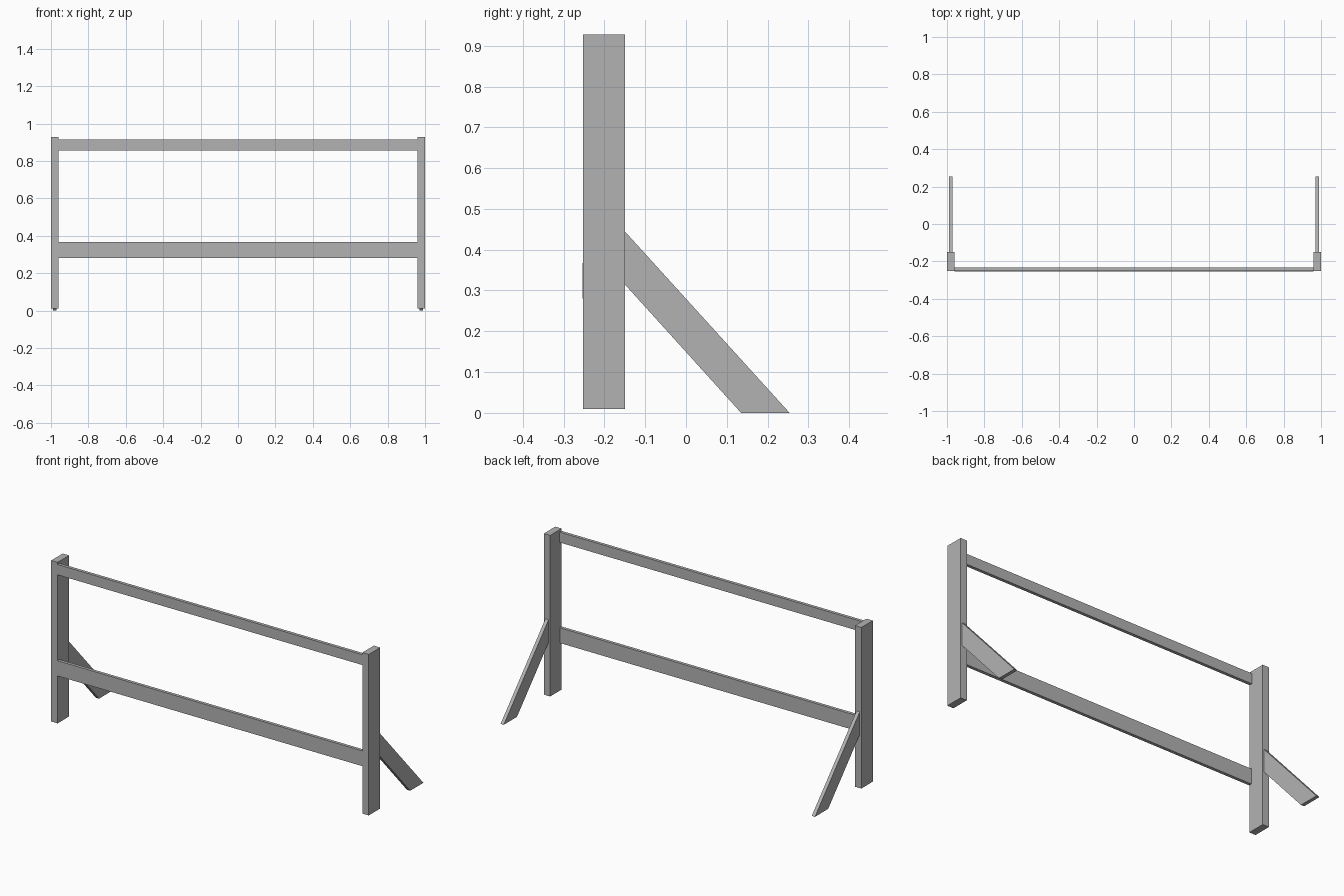
import bpy
import bmesh

if "Cube" in bpy.data.objects:
    bpy.data.objects.remove(bpy.data.objects["Cube"], do_unlink=True)

# Single plain grey
GREY = (0.45, 0.45, 0.45, 1)
grey = bpy.data.materials.new("plain grey")
grey.use_nodes = True
grey.diffuse_color = GREY
grey.node_tree.nodes["Principled BSDF"].inputs["Base Color"].default_value = GREY


def beam(name, profile, x0, x1):
    """Extrude a (y, z) profile along x."""
    bm = bmesh.new()
    face = bm.faces.new([bm.verts.new((x0, y, z)) for y, z in profile])
    ext = bmesh.ops.extrude_face_region(bm, geom=[face])
    moved = [g for g in ext["geom"] if isinstance(g, bmesh.types.BMVert)]
    bmesh.ops.translate(bm, verts=moved, vec=(x1 - x0, 0, 0))
    bmesh.ops.recalc_face_normals(bm, faces=bm.faces)
    mesh = bpy.data.meshes.new(name)
    bm.to_mesh(mesh)
    bm.free()
    mesh.materials.append(grey)
    obj = bpy.data.objects.new(name, mesh)
    bpy.context.collection.objects.link(obj)
    return obj


def rect(y0, y1, z0, z1):
    return [(y0, z0), (y1, z0), (y1, z1), (y0, z1)]


POST_FRONT, POST_BACK = -0.252, -0.149

# Posts and their slanted rear braces, one of each per side
post = rect(POST_FRONT, POST_BACK, 0.01, 0.927)
brace = [(POST_BACK, 0.314), (0.135, 0), (0.254, 0), (POST_BACK, 0.444)]
for side, s in (("left", 1), ("right", -1)):
    beam(side + "_post", post, s * 0.96, s * 1.0)
    beam(side + "_brace", brace, s * 0.97, s * 0.99)

# Cross rails between the posts
beam("top_rail", rect(-0.251, -0.233, 0.855, 0.914), -0.961, 0.961)
beam("lower_rail", rect(-0.254, -0.236, 0.281, 0.368), -0.961, 0.961)
